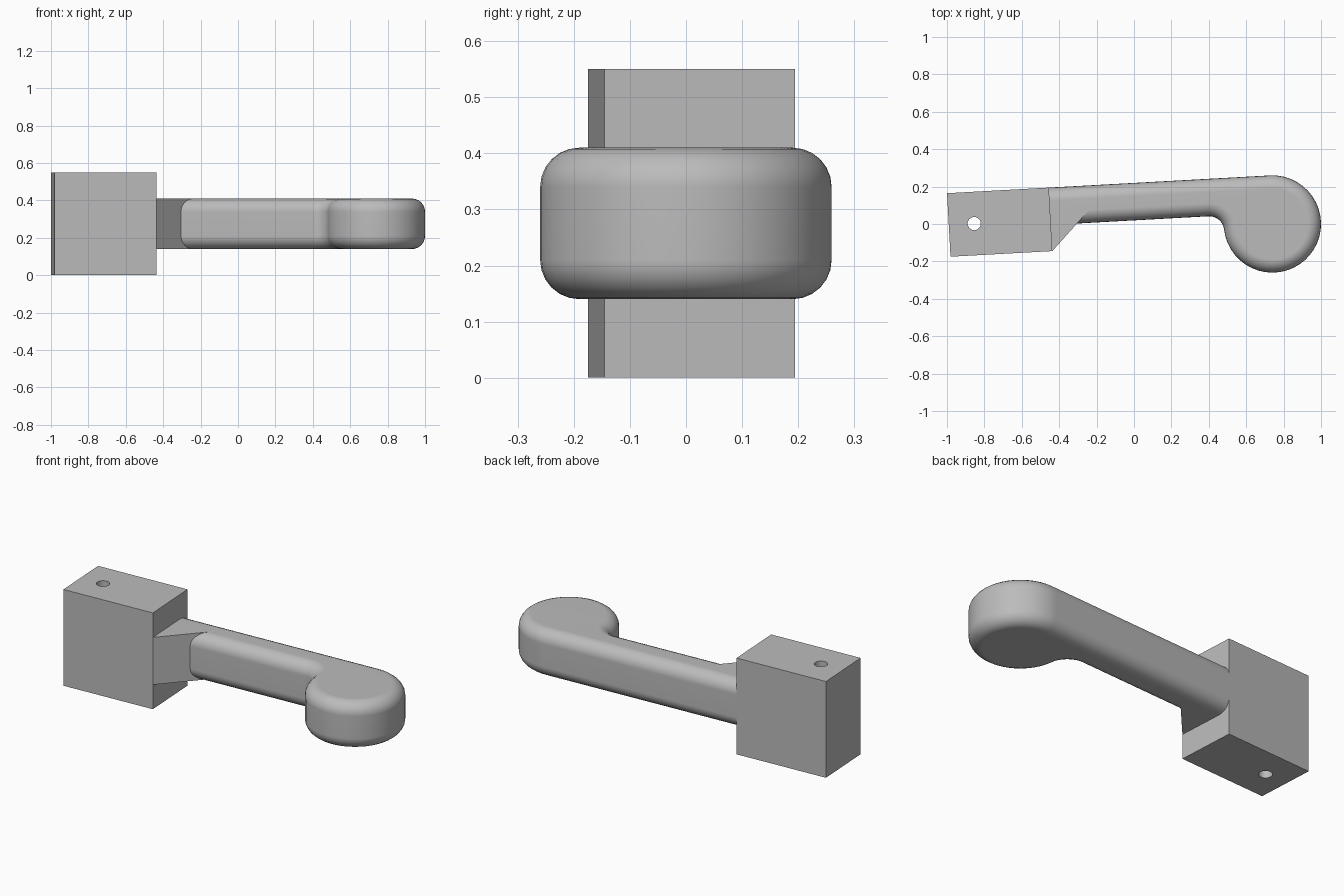
import bpy, bmesh
from math import sin, cos, pi, atan2, sqrt, radians
from mathutils import Matrix

if "Cube" in bpy.data.objects:
    bpy.data.objects.remove(bpy.data.objects["Cube"])

# Everything is laid out in a frame centred on the round knob, then turned and moved
PLACE = Matrix.Translation((0.74, 0, 0)) @ Matrix.Rotation(radians(3.15), 4, 'Z')
KNOB_R, FILLET_R, EDGE_R = 0.26, 0.08, 0.07
ARM_FRONT, ARM_START = 0.06, -1.183
ARM_BOTTOM, ARM_TOP = 0.14, 0.41

grey = bpy.data.materials.new("plain grey")
grey.use_nodes = True
grey.diffuse_color = (0.5, 0.5, 0.5, 1)
grey.node_tree.nodes["Principled BSDF"].inputs["Base Color"].default_value = (0.5, 0.5, 0.5, 1)


def loft(name, layers):
    """Skin a stack of matching (outline, height) layers and cap both ends."""
    bm = bmesh.new()
    rings = [[bm.verts.new((x, y, z)) for x, y in outline] for outline, z in layers]
    n = len(rings[0])
    for low, high in zip(rings, rings[1:]):
        for i in range(n - 1):
            bm.faces.new((low[i], low[i + 1], high[i + 1], high[i]))
    # the closing side is flat, so it is a single face
    bm.faces.new([r[-1] for r in rings] + [r[0] for r in reversed(rings)])
    bm.faces.new(rings[0])
    bm.faces.new(rings[-1])
    bmesh.ops.recalc_face_normals(bm, faces=bm.faces)
    bm.transform(PLACE)
    mesh = bpy.data.meshes.new(name)
    bm.to_mesh(mesh)
    bm.free()
    mesh.materials.append(grey)
    obj = bpy.data.objects.new(name, mesh)
    bpy.context.collection.objects.link(obj)
    return obj


def arc(cx, cy, r, start, end, steps):
    angles = [start + (end - start) * i / steps for i in range(steps + 1)]
    return [(cx + r * cos(a), cy + r * sin(a)) for a in angles]


def activate(obj):
    bpy.ops.object.select_all(action='DESELECT')
    obj.select_set(True)
    bpy.context.view_layer.objects.active = obj


def smooth(obj):
    activate(obj)
    bpy.ops.object.shade_smooth_by_angle(angle=radians(35))


def arm_outline(inset):
    """Straight arm running into a round knob through a concave fillet."""
    fy = ARM_FRONT - FILLET_R
    fx = -sqrt((KNOB_R + FILLET_R) ** 2 - fy ** 2)
    touch = atan2(fy, fx)
    knob = arc(0, 0, KNOB_R - inset, pi / 2, touch, 32)
    fillet = arc(fx, fy, FILLET_R + inset, touch + pi, pi / 2, 8)
    return ([(ARM_START, KNOB_R - inset)] + knob + fillet[1:]
            + [(ARM_START, ARM_FRONT + inset)])


# Arm and knob with rounded upper and lower edges
steps = [i * pi / 12 for i in range(7)]
lower = [(EDGE_R * (1 - sin(t)), EDGE_R * (1 - cos(t))) for t in steps]
layers = [(arm_outline(d), ARM_BOTTOM + h) for d, h in lower]
layers += [(arm_outline(d), ARM_TOP - h) for d, h in reversed(lower)]
arm = loft("handle_arm", layers)
smooth(arm)
arm.modifiers.new("even_shading", 'WEIGHTED_NORMAL').keep_sharp = True

# Sharp-edged wedge bracing the arm against the block
BLOCK_FRONT = -0.08
inner = ARM_FRONT + EDGE_R
wedge = [(ARM_START, BLOCK_FRONT), (ARM_START + inner - BLOCK_FRONT, inner), (ARM_START, inner)]
loft("brace_wedge", [(wedge, ARM_BOTTOM), (wedge, ARM_TOP)])

# Mounting block with a vertical pin hole
BLOCK_END, BLOCK_H = -1.728, 0.55
base = [(BLOCK_END, BLOCK_FRONT), (ARM_START, BLOCK_FRONT), (ARM_START, KNOB_R), (BLOCK_END, KNOB_R)]
block = loft("mounting_block", [(base, 0), (base, BLOCK_H)])
hole = arc(-1.592, 0.09, 0.035, 0, 2 * pi, 24)[:-1]
cutter = loft("pin_hole_cutter", [(hole, -0.1), (hole, BLOCK_H + 0.1)])
cutter.hide_render = True
cut = block.modifiers.new("pin_hole", 'BOOLEAN')
cut.operation, cut.solver, cut.object = 'DIFFERENCE', 'EXACT', cutter
activate(block)
bpy.ops.object.modifier_apply(modifier=cut.name)
bpy.data.objects.remove(cutter)
smooth(block)
